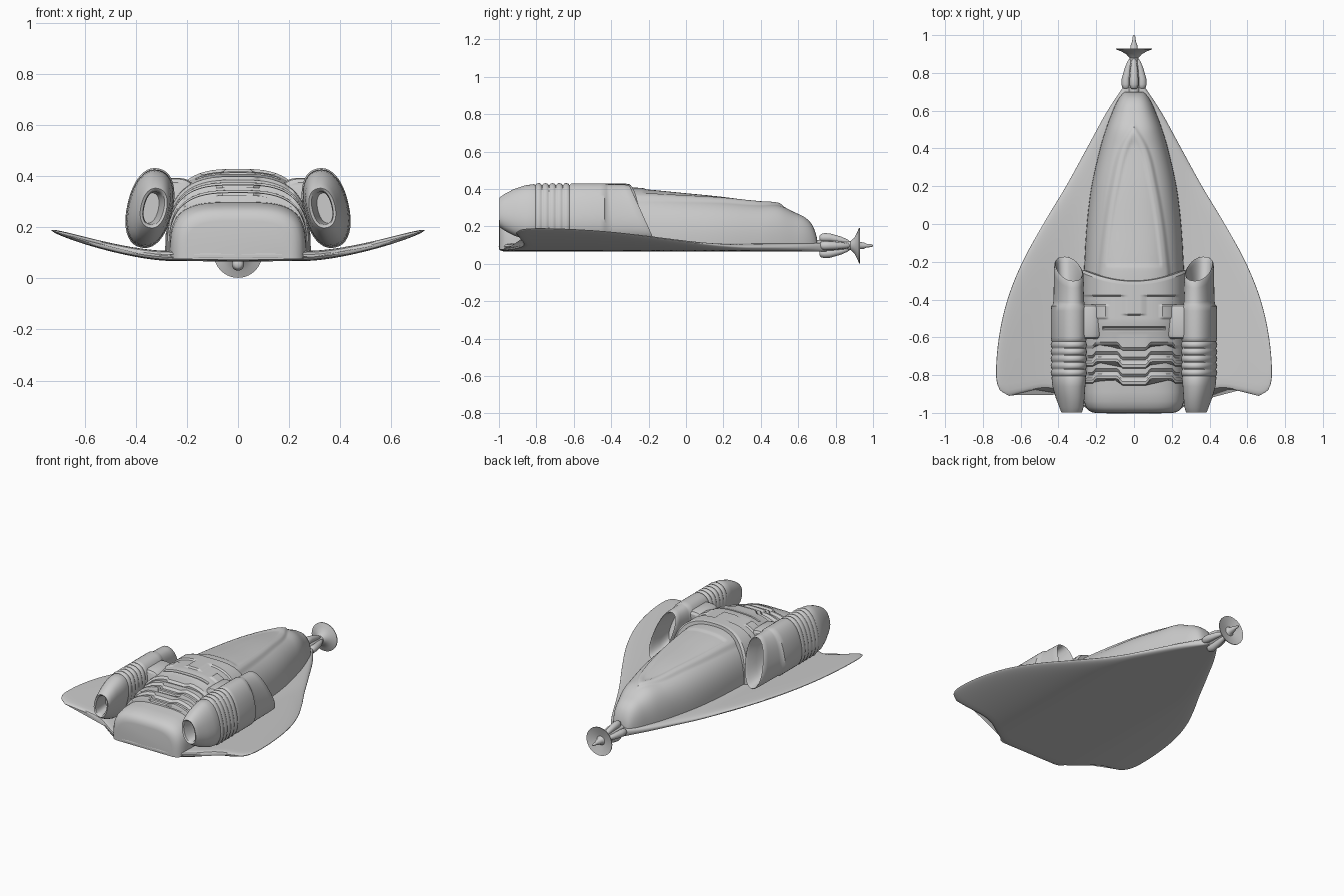
import bpy, bmesh, math
from mathutils import Vector

if "Cube" in bpy.data.objects:
    bpy.data.objects.remove(bpy.data.objects["Cube"], do_unlink=True)

grey = bpy.data.materials.new("plain_grey")
grey.use_nodes = True
grey.diffuse_color = (0.6, 0.6, 0.6, 1)
grey.node_tree.nodes["Principled BSDF"].inputs["Base Color"].default_value = grey.diffuse_color


def curve(table, v):
    """Smooth interpolation through (position, value) pairs."""
    n = len(table)
    if v <= table[0][0]:
        return table[0][1]
    if v >= table[-1][0]:
        return table[-1][1]

    def slope(i):
        a, b = table[max(i - 1, 0)], table[min(i + 1, n - 1)]
        return (b[1] - a[1]) / (b[0] - a[0])
    i = next(k for k in range(n - 1) if v <= table[k + 1][0])
    (x0, y0), (x1, y1) = table[i], table[i + 1]
    d = x1 - x0
    t = (v - x0) / d
    h = t * t * (3 - 2 * t)
    return (y0 * (1 - h) + y1 * h + d * slope(i) * t * (1 - t) ** 2
            - d * slope(i + 1) * t * t * (1 - t))


def step(v, a, b):
    t = min(max((v - a) / (b - a), 0), 1)
    return t * t * (3 - 2 * t)


def power(v, p):
    return math.copysign(abs(v) ** p, v)


def spread(a, b, n):
    return [a + (b - a) * i / n for i in range(n + 1)]


def loft(name, rings, angle=35):
    """Skin closed rings of points and cap both ends."""
    bm = bmesh.new()
    loops = [[bm.verts.new(p) for p in r] for r in rings]
    n = len(loops[0])
    for a, b in zip(loops, loops[1:]):
        for i in range(n):
            j = (i + 1) % n
            bm.faces.new((a[i], a[j], b[j], b[i]))
    bm.faces.new(loops[0])
    bm.faces.new(loops[-1])
    bmesh.ops.recalc_face_normals(bm, faces=bm.faces)
    mesh = bpy.data.meshes.new(name)
    bm.to_mesh(mesh)
    bm.free()
    mesh.materials.append(grey)
    obj = bpy.data.objects.new(name, mesh)
    bpy.context.collection.objects.link(obj)
    bpy.ops.object.select_all(action='DESELECT')
    obj.select_set(True)
    bpy.context.view_layer.objects.active = obj
    bpy.ops.object.shade_smooth_by_angle(angle=math.radians(angle))
    return obj


def oval(y, cx, cz, a, b, tilt=0, n=2, slant=0, count=40):
    """Tilted superellipse across the y axis."""
    pts = []
    for i in range(count):
        t = math.tau * i / count
        u, v = a * power(math.cos(t), 2 / n), b * power(math.sin(t), 2 / n)
        dz = u * math.sin(tilt) + v * math.cos(tilt)
        pts.append(Vector((cx + u * math.cos(tilt) - v * math.sin(tilt), y - slant * dz, cz + dz)))
    return pts


def dome(y, w, h, n, base=0.08, count=96):
    """Flat-bottomed arch across the y axis."""
    return [Vector((w * power(math.cos(t), 2 / n), y, base + h * math.sin(t) ** (2 / n) if 0 < t < math.pi else base))
            for t in spread(0, math.pi, count)]


# Wing: one upswept sheet with a scalloped trailing edge
half_width = [(-.91, .66), (-.88, .71), (-.8, .73), (-.6, .715), (-.4, .67), (-.2, .59), (0, .48),
              (.2, .36), (.4, .25), (.6, .14), (.75, .04)]
trailing = [(0, -1), (.18, -1), (.25, -.975), (.34, -.92), (.41, -.88), (.48, -.87), (.58, -.89), (.66, -.91)]


def wing_ring(y, thin):
    ring = []
    us = spread(-1, 1, 48)
    for side, row in ((1, us), (-1, us[-2:0:-1])):
        for u in row:
            s = math.sin(u * math.pi / 2)
            x = s * curve(half_width, y)
            fade = min(max((-.5 - y) / .41, 0), 1)
            lift = .1 * (max(abs(x) - .28, 0) / .45) ** 1.5
            thick = .023 * thin * math.sqrt(max(1 - abs(s) ** 10, 0)) * (1 - .4 * abs(x) / .73)
            ring.append((x, y + (curve(trailing, abs(x)) + .91) * fade, .088 + lift + side * thick))
    return ring


loft("wing", [wing_ring(-.91, .25), wing_ring(-.905, .7), wing_ring(-.895, .9)]
     + [wing_ring(y, 1) for y in spread(-.88, .75, 50)])

# Canopy body with a raised pointed panel on top
body_w = [(-.4, .27), (-.25, .265), (0, .25), (.2, .225), (.4, .18), (.5, .15), (.58, .12), (.64, .095), (.68, .07), (.7, .05)]
body_h = [(-.4, .315), (-.25, .313), (0, .29), (.2, .27), (.4, .243), (.5, .232), (.58, .195), (.64, .165), (.68, .12), (.7, .06)]
panel = [(-.25, .185), (0, .155), (.2, .12), (.4, .07), (.55, -.02)]
rings = []
for y in spread(-.4, .7, 88):
    ring = dome(y, curve(body_w, y), curve(body_h, y), 2.7)
    edge = curve(panel, y)
    for p in ring:
        if p.z > .09:
            outer = 1 - step(abs(p.x), edge - .012, edge + .012)
            inner = 1 - step(abs(p.x), edge - .045, edge - .03)
            p.z += (.013 * outer - .006 * inner * step(y, -.23, -.21)) * (1 - step(y, .5, .56))
    rings.append(ring)
loft("canopy_body", rings)


# Rear fairing with raised interlocking plates and a slot
def relief(x, y):
    x = abs(x)
    tab = max(step(y, -.385, -.375), (1 - step(x, .05, .062)) * step(y, -.485, -.475))
    arm = step(x, .135, .15) * step(y, -.505, -.495) * (1 - step(y, -.435, -.425))
    slot = (1 - step(x, .155, .165)) * (1 - step(abs(y + .553), .004, .01))
    return .01 * max(tab, arm) - .012 * slot


def zigzag(x):
    x = abs(x)
    return -.03 * (1 - step(x, .06, .09)) - .02 * step(x, .2, .22)


rings = [dome(-.262, .255, .3, 3), dome(-.268, .27, .335, 3)] + [
    dome(y, .285, .338 - .02 * step(-y, .5, .64), 3) for y in spread(-.285, -.625, 75)] + [dome(-.64, .28, .305, 3)]
for k, ring in enumerate(rings[::-1]):
    for p in ring:
        y = p.y
        if p.z > .2:
            p.z += relief(p.x, y)
        p.y += (.06 * (p.x / .27) ** 2 - .035) * step(y, -.36, -.28) + zigzag(p.x) * step(-y, .58, .62)
loft("rear_fairing", rings[::-1])

# Stepped rear plates, each tucked under the one before
for k, (end, w, h) in enumerate(((-.735, .278, .287), (-.825, .272, .257))):
    rings = [dome(-.5, w, h + .01, 3.1), dome(end + .06, w, h + .008, 3.1),
             dome(end + .045, w - .008, h - .006, 3.1), dome(end + .03, w - .008, h - .006, 3.1),
             dome(end + .02, w, h, 3.1), dome(end + .006, w, h - .002, 3.1), dome(end, w - .006, h - .012, 3.1)]
    for ring in rings[1:]:
        for p in ring:
            p.y += zigzag(p.x)
    loft(f"rear_plate_{k + 1}", rings)

# Rounded tail block
tail = ((-.6, .268, .23), (-.89, .268, .222), (-.94, .265, .212), (-.97, .255, .2), (-.985, .243, .188),
        (-.996, .225, .17), (-1, .205, .15))
loft("tail_block", [dome(y, w, h, 3.6, .075) for y, w, h in tail], 50)

# Engines: slanted hollow intake, housing, ribs, tapering hollow nozzle
stations = [(-.4, .5, .6, .4), (-.34, .6, .8, .45), (-.255, .64, .87, .45), (-.237, .72, .92, .45),
            (-.245, .78, .95, .45), (-.28, .8, .96, .4), (-.4, .82, .97, .1), (-.425, .86, .98, 0),
            (-.435, .98, 1, 0), (-.46, 1, 1, 0), (-.6, 1, 1, 0), (-.615, .98, .99, 0)]
for i in range(5):
    mid = -.64 - .037 * i
    stations += [(mid + d, s, s, 0) for d, s in ((.017, .94), (.011, .985), (0, 1.01), (-.011, .985), (-.017, .94))]
stations += [(-.815, .96, .97, 0), (-.86, .91, .93, 0), (-.92, .8, .8, 0), (-.97, .68, .63, 0), (-.99, .62, .54, 0),
             (-.998, .57, .5, 0), (-.992, .45, .45, 0), (-.97, .4, .41, 0), (-.88, .36, .38, 0)]
for side, label in ((1, "left"), (-1, "right")):
    loft(label + "_engine", [
        oval(y, side * (.345 - .015 * step(-y, .85, 1)), .275, .088 * a, .157 * b, side * .23, 2.25, s)
        for y, a, b, s in stations], 40)
    # Bridge from the fairing to the engine
    loft(label + "_engine_bridge", [
        oval(y, side * .25, .3, .085 * s, .093 * s, 0, 3)
        for y, s in ((-.425, .8), (-.435, .95), (-.45, 1), (-.585, 1), (-.6, .95), (-.61, .8))])

# Nose antenna: stem, hollow dish and spike turned around the y axis
AXIS = .097
dish = ((.7, .03), (.8, .03), (.86, .022), (.88, .024), (.9, .042), (.915, .07), (.925, .095), (.93, .095),
        (.922, .07), (.913, .03), (.925, .02), (.95, .017), (.965, .01), (.99, .008), (1, .003))
loft("nose_antenna", [oval(y, 0, AXIS, r, r) for y, r in dish])

# Four tapering pods around the antenna stem
for k in range(4):
    c, s = round(math.cos(k * math.pi / 2)), round(math.sin(k * math.pi / 2))
    loft(f"antenna_pod_{k + 1}", [
        oval(y, c * off, AXIS + s * off, r, r, count=20)
        for y, off, r in ((.715, .042, .012), (.722, .042, .02), (.74, .043, .024), (.77, .042, .023),
                          (.83, .03, .018), (.865, .02, .012), (.878, .015, .006))], 50)
